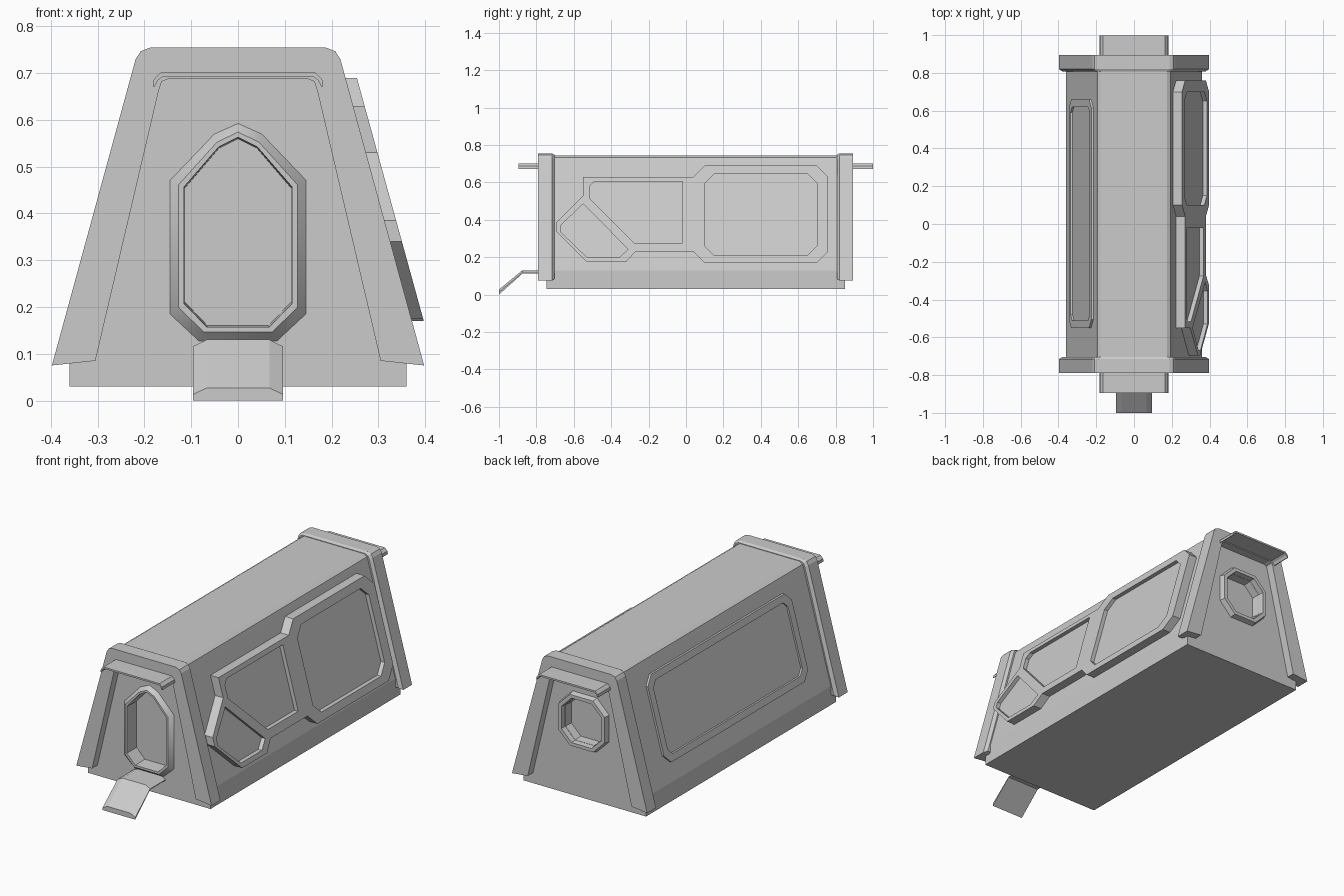
import bpy, bmesh

if "Cube" in bpy.data.objects:
    bpy.data.objects.remove(bpy.data.objects["Cube"])

MID = 0.052      # y about which the two ends mirror
SLOPE = 0.275    # x lost per unit of height on the side walls
WALL = 0.396     # side wall: x = WALL - SLOPE * z


def loft(name, loops, caps=True, closed=False):
    """Bridge equal-length loops of 3D points into one mesh."""
    bm = bmesh.new()
    rings = [[bm.verts.new(p) for p in lp] for lp in loops]
    n = len(loops[0])
    pairs = list(zip(rings, rings[1:]))
    if closed:
        pairs.append((rings[-1], rings[0]))
    for a, b in pairs:
        for i in range(n):
            j = (i + 1) % n
            bm.faces.new((a[i], a[j], b[j], b[i]))
    if caps and not closed:
        bm.faces.new(rings[0])
        bm.faces.new(rings[-1])
    bmesh.ops.recalc_face_normals(bm, faces=bm.faces)
    me = bpy.data.meshes.new(name)
    bm.to_mesh(me)
    bm.free()
    ob = bpy.data.objects.new(name, me)
    bpy.context.collection.objects.link(ob)
    return ob


def along_y(pts, y, grow=0.0):
    """Place an (x, z) outline at y, optionally grown about its centre."""
    xs, zs = [p[0] for p in pts], [p[1] for p in pts]
    cx, cz = (max(xs) + min(xs)) / 2, (max(zs) + min(zs)) / 2
    sx = 1 + 2 * grow / (max(xs) - min(xs))
    sz = 1 + 2 * grow / (max(zs) - min(zs))
    return [(cx + (x - cx) * sx, y, cz + (z - cz) * sz) for x, z in pts]


def on_wall(name, pts, inner, outer, side=1):
    """Slab from a (y, z) outline, parallel to the sloping wall."""
    return loft(name, [[(side * (b - SLOPE * z), y, z) for y, z in pts]
                       for b in (inner, outer)])


def octagon(a0, a1, b0, b1, c):
    return [(a0 + c, b0), (a1 - c, b0), (a1, b0 + c), (a1, b1 - c),
            (a1 - c, b1), (a0 + c, b1), (a0, b1 - c), (a0, b0 + c)]


def mirrored(half):
    """Complete a right-hand (x, z) half outline with its reflection."""
    return half + [(-x, z) for x, z in reversed(half) if x != 0]


def carve(ob, cutters):
    for c in cutters:
        c.hide_render = True
        m = ob.modifiers.new("cut", "BOOLEAN")
        m.operation, m.solver, m.object = "DIFFERENCE", "EXACT", c
    dg = bpy.context.evaluated_depsgraph_get()
    me = bpy.data.meshes.new_from_object(ob.evaluated_get(dg))
    ob.modifiers.clear()
    ob.data = me
    for c in cutters:
        bpy.data.objects.remove(c)


def smooth(ob):
    bpy.ops.object.select_all(action="DESELECT")
    ob.select_set(True)
    bpy.context.view_layer.objects.active = ob
    bpy.ops.object.shade_smooth_by_angle(angle=0.7)


# main shell with recessed doorway and rear window
FRONT, REAR = -0.745, 0.85
shell = mirrored([(0.36, 0.03), (0.36, 0.13), (0.201, 0.71),
                  (0.194, 0.734), (0.175, 0.745)])
body = loft("body", [along_y(shell, FRONT), along_y(shell, REAR)])
door = mirrored([(0.065, 0.16), (0.113, 0.21), (0.113, 0.455),
                 (0.04, 0.54), (0, 0.56)])
window = octagon(-0.11, 0.11, 0.33, 0.55, 0.055)
carve(body, [
    loft("door_cutter", [along_y(door, -0.9, 0.004), along_y(door, -0.69, 0.004)]),
    loft("window_cutter", [along_y(window, 0.95, 0.004), along_y(window, 0.805, 0.004)])])

# raised surrounds lining both openings
surround = loft("door_surround", [
    along_y(door, -0.69, 0.008), along_y(door, FRONT + 0.003, 0.035),
    along_y(door, -0.768, 0.014), along_y(door, -0.768, 0.003),
    along_y(door, -0.69, 0)], closed=True)
smooth(surround)
loft("window_surround", [
    along_y(window, 0.80, 0.008), along_y(window, REAR - 0.003, 0.034),
    along_y(window, 0.878, 0.026), along_y(window, 0.878, 0.008),
    along_y(window, 0.80, 0)], closed=True)

# end arches and canopies, one of each per end
outer = [(0.398, 0.075), (0.219, 0.73), (0.208, 0.747), (0.187, 0.755)]
outer_in = [(0.378, 0.085), (0.207, 0.722), (0.199, 0.740), (0.184, 0.748)]
inner = [(0.305, 0.085), (0.169, 0.665), (0.163, 0.682), (0.148, 0.688)]


def arch_loop(half):
    ring = mirrored(half)
    hole = mirrored(inner)
    return ring + hole[::-1]


canopy_top = mirrored([(0.182, 0.672), (0.180, 0.687), (0.165, 0.702)])
canopy_low = mirrored([(0.178, 0.672), (0.171, 0.685), (0.160, 0.693)])
for name, s in (("front", -1), ("rear", 1)):
    def at(d):
        return MID + s * d
    loft(name + "_arch", [
        [(x, at(0.842), z) for x, z in arch_loop(outer)],
        [(x, at(0.768), z) for x, z in arch_loop(outer)],
        [(x, at(0.755), z) for x, z in arch_loop(outer_in)]])
    strip = canopy_top + canopy_low[::-1]
    loft(name + "_canopy", [[(x, at(d), z) for x, z in strip]
                            for d in (0.79, 0.947)])

# entrance ramp: bent plate with chamfered long edges
ramp = []
for y, z in ((-0.74, 0.13), (-0.875, 0.13), (-1.0, 0.027)):
    ramp.append([(-0.096, y, z - 0.014), (-0.067, y, z), (0.067, y, z),
                 (0.096, y, z - 0.014), (0.096, y, z - 0.018 if y > -1 else 0),
                 (-0.096, y, z - 0.018 if y > -1 else 0)])
loft("ramp", ramp)

# right side: thick stepped panel with three sunken windows
panel = on_wall("right_panel", [
    (-0.55, 0.63), (0.04, 0.63), (0.10, 0.69), (0.70, 0.69), (0.76, 0.63),
    (0.76, 0.23), (0.70, 0.17), (0.10, 0.17), (0.04, 0.23), (-0.27, 0.23),
    (-0.32, 0.175), (-0.53, 0.175), (-0.695, 0.34), (-0.695, 0.385),
    (-0.55, 0.53)], 0.38, 0.444)
panes = [
    octagon(0.10, 0.70, 0.21, 0.645, 0.05),
    [(-0.515, 0.58), (-0.49, 0.605), (-0.02, 0.605), (-0.02, 0.275),
     (-0.275, 0.275), (-0.515, 0.515)],
    [(-0.55, 0.485), (-0.31, 0.243), (-0.355, 0.2), (-0.53, 0.2),
     (-0.67, 0.335), (-0.67, 0.37)]]
carve(panel, [on_wall("pane_cutter", p, 0.422, 0.5) for p in panes])

# left side: single long shallow frame
frame = on_wall("left_frame", octagon(-0.55, 0.66, 0.225, 0.66, 0.045), 0.38, 0.407, -1)
carve(frame, [on_wall("frame_cutter", octagon(-0.51, 0.62, 0.26, 0.625, 0.03),
                      0.3975, 0.45, -1)])
